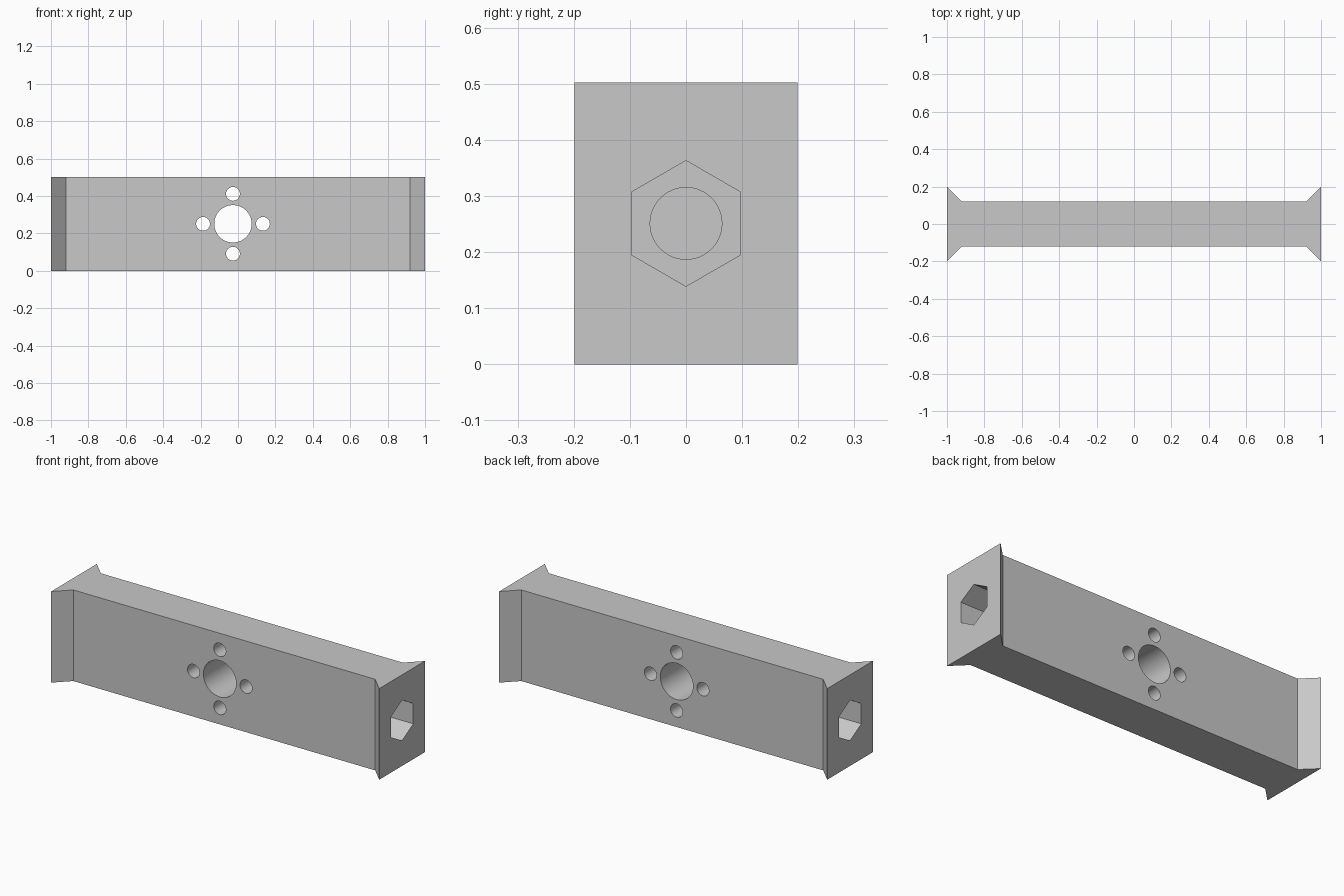
import bpy, bmesh, math
from mathutils import Vector

if "Cube" in bpy.data.objects:
    bpy.data.objects.remove(bpy.data.objects["Cube"])

HEIGHT = 0.502
MID = HEIGHT / 2
HOLE_X = -0.027

grey = bpy.data.materials.new("light_grey")
grey.diffuse_color = (0.58, 0.58, 0.58, 1)
grey.use_nodes = True
grey.node_tree.nodes["Principled BSDF"].inputs["Base Color"].default_value = grey.diffuse_color

# Bar: top-down profile with flared ends, extruded upward
profile = [(-1, -0.199), (-0.92, -0.12), (0.92, -0.12), (1, -0.199),
           (1, 0.199), (0.92, 0.12), (-0.92, 0.12), (-1, 0.199)]
bm = bmesh.new()
base = bm.faces.new([bm.verts.new((x, y, 0)) for x, y in profile])
top = bmesh.ops.extrude_face_region(bm, geom=[base])
bmesh.ops.translate(bm, vec=(0, 0, HEIGHT),
                    verts=[v for v in top["geom"] if isinstance(v, bmesh.types.BMVert)])
bmesh.ops.recalc_face_normals(bm, faces=bm.faces)
mesh = bpy.data.meshes.new("flared_bar")
bm.to_mesh(mesh)
bm.free()
bar = bpy.data.objects.new("flared_bar", mesh)
bpy.context.collection.objects.link(bar)
mesh.materials.append(grey)
bpy.context.view_layer.objects.active = bar


def drill(start, end, radius, sides):
    """Cut a straight prism-shaped hole from start to end."""
    start, end = Vector(start), Vector(end)
    along_x = abs(end.x - start.x) > 0.01
    rotation = (0, math.pi / 2, 0) if along_x else (math.pi / 2, 0, 0)
    bpy.ops.mesh.primitive_cylinder_add(
        vertices=sides, radius=radius, depth=(end - start).length,
        location=(start + end) / 2, rotation=rotation)
    cutter = bpy.context.object
    cutter.name = "hole_cutter"
    cutter.hide_render = True
    if along_x and sides == 6:
        # Turn the hexagon so that a corner points up
        corner = max((cutter.rotation_euler.to_matrix() @ v.co).z for v in cutter.data.vertices)
        if corner < radius * 0.99:
            for v in cutter.data.vertices:
                v.co.x, v.co.y = v.co.y, -v.co.x
    cutter.data.materials.append(grey)
    bpy.ops.object.select_all(action='DESELECT')
    bar.select_set(True)
    bpy.context.view_layer.objects.active = bar
    mod = bar.modifiers.new("hole", 'BOOLEAN')
    mod.operation = 'DIFFERENCE'
    mod.solver = 'EXACT'
    mod.object = cutter
    bpy.ops.object.modifier_apply(modifier=mod.name)
    bpy.data.objects.remove(cutter, do_unlink=True)


# Large centre hole with four small holes around it
drill((HOLE_X, -0.3, MID), (HOLE_X, 0.3, MID), 0.1, 48)
for dx, dz in ((0.16, 0), (-0.16, 0), (0, 0.16), (0, -0.16)):
    drill((HOLE_X + dx, -0.3, MID + dz), (HOLE_X + dx, 0.3, MID + dz), 0.037, 32)

# Hexagonal socket in each end with a narrower round bore behind it
for side in (-1, 1):
    drill((side * 1.1, 0, MID), (side * 0.62, 0, MID), 0.112, 6)
    drill((side * 0.7, 0, MID), (side * 0.48, 0, MID), 0.064, 48)

bpy.ops.object.select_all(action='DESELECT')
bar.select_set(True)
bpy.context.view_layer.objects.active = bar
bpy.ops.object.shade_smooth_by_angle(angle=math.radians(30))
